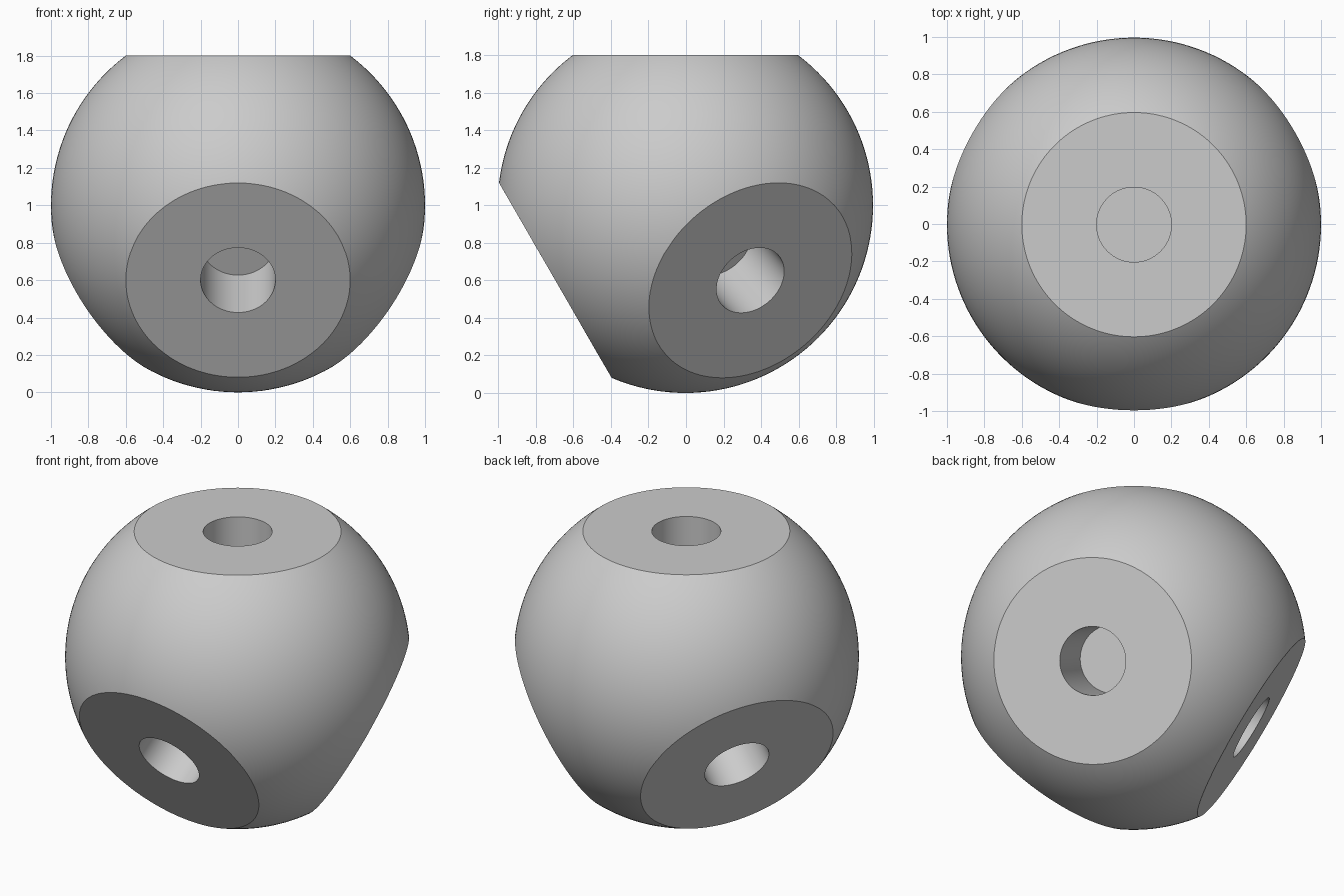
import bpy
import bmesh
import math
from mathutils import Matrix, Vector

cube = bpy.data.objects.get("Cube")
if cube:
    bpy.data.objects.remove(cube, do_unlink=True)

RADIUS = 1.0
FLAT = 0.8          # distance from the centre to each flat
FLOOR = 0.4         # distance from the centre to each hole floor
HOLE = 0.2          # hole radius
CENTRE = Vector((0, -0.0035, RADIUS))

# Four axes: straight up, and three spread evenly below the equator
drop = math.radians(-30)
axes = [Vector((0, 0, 1))]
for degrees in (-90, 30, 150):
    a = math.radians(degrees)
    axes.append(Vector((math.cos(a) * math.cos(drop),
                        math.sin(a) * math.cos(drop), math.sin(drop))))


def make_object(name, bm):
    mesh = bpy.data.meshes.new(name)
    bm.to_mesh(mesh)
    bm.free()
    obj = bpy.data.objects.new(name, mesh)
    obj.location = CENTRE
    bpy.context.collection.objects.link(obj)
    return obj


# Ball sliced flat across each axis
bm = bmesh.new()
bmesh.ops.create_uvsphere(bm, u_segments=144, v_segments=72, radius=RADIUS)
for axis in axes:
    cut = bmesh.ops.bisect_plane(
        bm, geom=bm.verts[:] + bm.edges[:] + bm.faces[:], dist=0.001,
        plane_co=axis * FLAT, plane_no=axis, clear_outer=True)
    rim = [e for e in bm.edges if e.is_boundary]
    bmesh.ops.holes_fill(bm, edges=rim, sides=0)
bmesh.ops.recalc_face_normals(bm, faces=bm.faces[:])
ball = make_object("drilled_ball", bm)

# Pins that drill the blind holes
bm = bmesh.new()
for axis in axes:
    turn = axis.to_track_quat('Z', 'Y').to_matrix().to_4x4()
    bmesh.ops.create_cone(
        bm, cap_ends=True, segments=96, radius1=HOLE, radius2=HOLE,
        depth=RADIUS - FLOOR,
        matrix=Matrix.Translation(axis * (RADIUS + FLOOR) / 2) @ turn)
pins = make_object("hole_cutter", bm)
pins.hide_render = True

drill = ball.modifiers.new("drill", 'BOOLEAN')
drill.operation = 'DIFFERENCE'
drill.solver = 'EXACT'
drill.object = pins

bpy.ops.object.select_all(action='DESELECT')
bpy.context.view_layer.objects.active = ball
ball.select_set(True)
bpy.ops.object.modifier_apply(modifier=drill.name)
bpy.data.objects.remove(pins, do_unlink=True)
bpy.ops.object.shade_smooth_by_angle(angle=math.radians(25))

# Plain grey finish
grey = bpy.data.materials.new("plain_grey")
grey.use_nodes = True
colour = (0.6, 0.6, 0.6, 1)
grey.diffuse_color = colour
grey.node_tree.nodes["Principled BSDF"].inputs["Base Color"].default_value = colour
ball.data.materials.clear()
ball.data.materials.append(grey)
